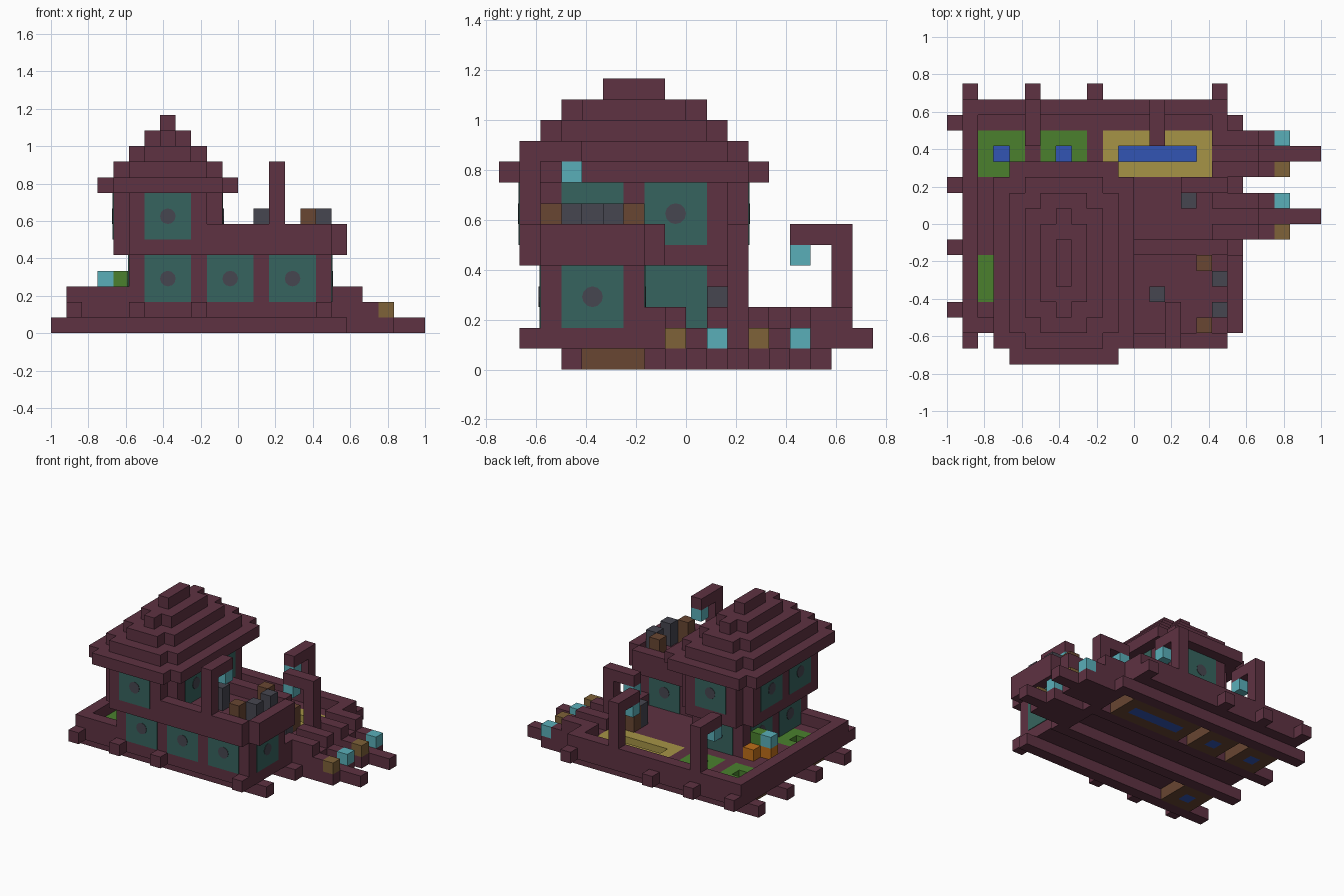
import bpy, bmesh
from mathutils import Vector, Matrix

if "Cube" in bpy.data.objects:
    bpy.data.objects.remove(bpy.data.objects["Cube"])

U = 1 / 12  # block size


def material(name, rgb):
    m = bpy.data.materials.new(name)
    m.use_nodes = True
    m.diffuse_color = (*rgb, 1)
    m.node_tree.nodes["Principled BSDF"].inputs["Base Color"].default_value = (*rgb, 1)
    return m


plum = material("plum_wood", (.112, .032, .054))
teal = material("teal_glass", (.037, .127, .112))
charcoal = material("charcoal", (.061, .061, .08))
green = material("crop_green", (.069, .216, .027))
wheat = material("wheat_yellow", (.381, .296, .061))
water = material("water_blue", (.032, .089, .456))
brown = material("soil_brown", (.138, .061, .032))
tan = material("tan_lamp", (.209, .122, .04))
orange = material("pumpkin_orange", (.515, .156, .01))
cyan = material("cyan_lamp", (.102, .429, .485))


def blocks(name, mat, *boxes):
    """One object from boxes given as x, y, z ranges in block units."""
    bm = bmesh.new()
    for x0, x1, y0, y1, z0, z1 in boxes:
        size = Vector((x1 - x0, y1 - y0, z1 - z0)) * U
        mid = Vector((x0 + x1, y0 + y1, z0 + z1)) * U / 2
        bmesh.ops.create_cube(bm, size=1, matrix=Matrix.Translation(mid) @ Matrix.Diagonal((*size, 1)))
    mesh = bpy.data.meshes.new(name)
    bm.to_mesh(mesh)
    bm.free()
    mesh.materials.append(mat)
    obj = bpy.data.objects.new(name, mesh)
    bpy.context.collection.objects.link(obj)
    return obj


def unit(x, y, z, h=1):
    return (x, x + 1, y, y + 1, z, z + h)


def notched(x0, x1, y0, y1, z0, z1):
    """Slab with its four corner blocks left out."""
    return [(x0, x1, y0 + 1, y1 - 1, z0, z1),
            (x0 + 1, x1 - 1, y0, y0 + 1, z0, z1),
            (x0 + 1, x1 - 1, y1 - 1, y1, z0, z1)]


def window(name, axis, side, face, start, z0, knob=True):
    """Three by three glass plate on a wall, with a round centre."""
    t = .05 * side
    lo, hi = sorted((face - t, face + t))
    span = (start, start + 3)
    box = (lo, hi, *span) if axis == "x" else (*span, lo, hi)
    blocks(name, teal, (*box, z0, z0 + 3))
    if not knob:
        return
    bm = bmesh.new()
    turn = Matrix.Rotation(1.5708, 4, "Y" if axis == "x" else "X")
    spot = (face + t, start + 1.5, z0 + 1.5) if axis == "x" else (start + 1.5, face + t, z0 + 1.5)
    bmesh.ops.create_cone(bm, cap_ends=True, segments=12, radius1=.5 * U, radius2=.5 * U, depth=.006,
                          matrix=Matrix.Translation(Vector(spot) * U) @ turn)
    mesh = bpy.data.meshes.new(name + "_knob")
    bm.to_mesh(mesh)
    bm.free()
    mesh.materials.append(charcoal)
    bpy.context.collection.objects.link(bpy.data.objects.new(name + "_knob", mesh))


# Foundation beams and deck, open over the garden beds
blocks("long_beams", plum, *[(-12, 7, y, y + 1, 0, 1) for y in (-6, -2, 2, 6)])
ends = [(x, x + 1, y, y + 1, 1, 2) for x in (-11, -7, -3, 5) for y in (-8, 8)]
blocks("cross_beam_ends", plum, *ends)
strips = [(-11, 6, -7, -5), (-11, -10, -5, -2), (-7, 6, -5, -2), (-11, 6, -2, 3), (-11, 6, 6, 8)]
strips += [(x, x + 1, 3, 6) for x in (-11, -7, -3, 5)]
blocks("deck", plum, *[(*s, 1, 2) for s in strips])

# Low wall round the deck, with gaps for the jetties
blocks("deck_wall", plum, (-11, -10, -7, 8, 2, 3), (-10, 6, 7, 8, 2, 3), (-10, -7, -7, -6, 2, 3),
       (5, 6, -2, 0, 2, 3), (5, 6, 1, 4, 2, 3), (5, 6, 5, 7, 2, 3))


def ring(x0, x1, y0, y1, z):
    return [(x0, x1, y0, y0 + 1, z, z + 1), (x0, x1, y1 - 1, y1, z, z + 1),
            (x0, x0 + 1, y0 + 1, y1 - 1, z, z + 1), (x1 - 1, x1, y0 + 1, y1 - 1, z, z + 1)]


# Garden beds: soil and crop rings round a sunken pool
for name, x0, x1, y0, crop in (("left_bed", -10, -7, -5, green), ("corner_bed", -10, -7, 3, green),
                               ("middle_bed", -6, -3, 3, green), ("wheat_bed", -2, 5, 3, wheat)):
    blocks(name + "_soil", brown, *ring(x0, x1, y0, y0 + 3, 0))
    blocks(name + "_crop", crop, *ring(x0, x1, y0, y0 + 3, 1))
    blocks(name + "_water", water, (x0 + 1, x1 - 1, y0 + 1, y0 + 2, 0, 1))

# Two jetties with stepped side rails and end lamps
for y, name in ((0, "front_jetty"), (4, "back_jetty")):
    parts = [(6, 12, y, y + 1, 0, 1), (6, 8, y, y + 1, 1, 2)]
    for r in (y - 1, y + 1):
        parts += [(6, 10, r, r + 1, 0, 1), (6, 9, r, r + 1, 1, 2), (6, 8, r, r + 1, 2, 3)]
    blocks(name, plum, *parts)
    blocks(name + "_cyan_lamp", cyan, unit(9, y + 1, 1))
    blocks(name + "_tan_lamp", tan, unit(9, y - 1, 1))

# Ground floor: tower and side wing
blocks("lower_tower", plum, (-7, -2, -7, 2, 2, 5))
blocks("lower_wing", plum, (-2, 6, -7, -2, 2, 5))
for i, x in enumerate((-6, -2, 2)):
    window(f"lower_front_window_{i}", "y", -1, -7, x, 2)
window("wing_side_window", "x", 1, 6, -6, 2)
window("wing_back_window", "y", 1, -2, 2, 2)
window("tower_side_door", "x", 1, -2, -2, 2, knob=False)
window("lower_back_window", "y", 1, 2, -6, 2)

# Upper floor and its windows
blocks("upper_tower", plum, *notched(-8, -1, -8, 3, 5, 9))
window("upper_front_window", "y", -1, -8, -6, 6)
window("upper_back_window", "y", 1, 3, -6, 6)
for y, tag in ((-6, "front"), (-2, "rear")):
    window(f"upper_left_window_{tag}", "x", 1, -1, y, 6)
    window(f"upper_right_window_{tag}", "x", -1, -8, y, 6)
    window(f"lower_right_window_{tag}", "x", -1, -7, y, 2)

# Balcony slab, rails and seats
blocks("balcony_floor", plum, (-2, 6, -8, -1, 5, 6), (6, 7, -7, -2, 5, 6))
blocks("balcony_rails", plum, (-2, 6, -8, -7, 6, 7), (-1, 6, -2, -1, 6, 7), (6, 7, -7, -2, 6, 7))
blocks("charcoal_seats", charcoal, unit(5, -6, 6, 2), unit(5, -4, 6, 2), unit(1, -5, 6, 2))
blocks("brown_seats", brown, unit(4, -7, 6, 2), unit(4, -3, 6, 2))

# Stepped roof
roof = []
for i in range(4):
    roof += notched(-9 + i, -i, -9 + i, 4 - i, 9 + i, 10 + i)
blocks("roof", plum, *roof, (-5, -4, -4, -1, 13, 14))


# Lamp posts with an arm and a hanging lamp
def lamp_post(name, x, y, z0, z1, dx, dy):
    ax, ay = sorted((x, x + 2 * dx)), sorted((y, y + 2 * dy))
    blocks(name, plum, unit(x, y, z0, z1 - z0 - 1), (ax[0], ax[1] + 1, ay[0], ay[1] + 1, z1 - 1, z1))
    blocks(name + "_lamp", cyan, unit(x + 2 * dx, y + 2 * dy, z1 - 2))


lamp_post("back_right_post", -7, 7, 3, 7, 0, -1)
lamp_post("back_middle_post", 1, 7, 3, 7, 0, -1)
lamp_post("jetty_post", 5, 2, 3, 7, -1, 0)
lamp_post("balcony_post", 2, -8, 7, 11, 0, 1)

# Goods on the deck
blocks("deck_crate", brown, unit(3, 2, 2, 2))
blocks("deck_barrel", charcoal, unit(3, 1, 2, 2))
blocks("pumpkins", orange, unit(-9, 0, 2), unit(-8, 1, 2), unit(-8, 0, 2))
blocks("pumpkin_leaves", green, unit(-8, 0, 3))
blocks("pumpkin_lamp", cyan, unit(-9, 0, 3))
